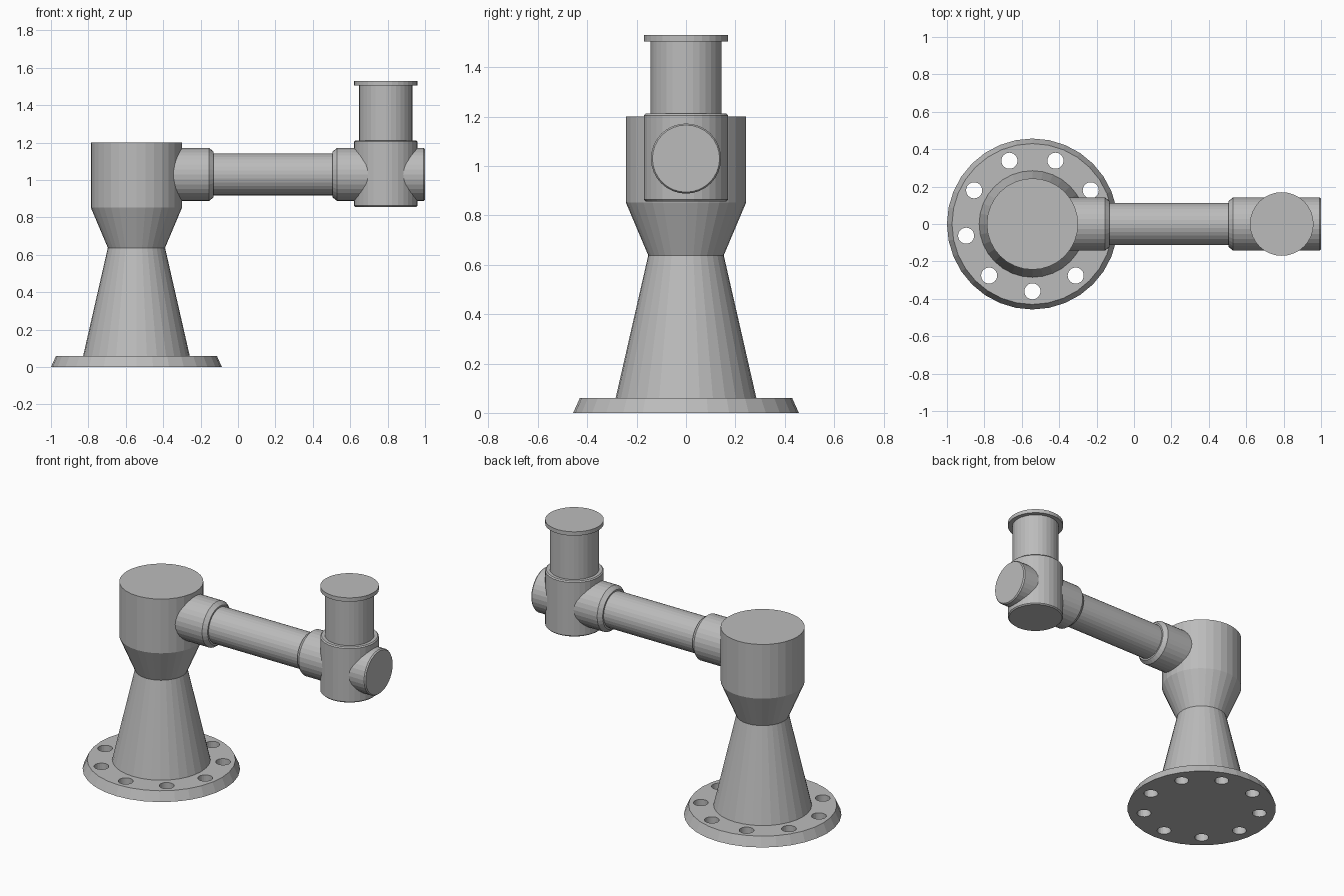
import bpy, bmesh
from math import sin, cos, radians, tau
from mathutils import Matrix

if "Cube" in bpy.data.objects:
    bpy.data.objects.remove(bpy.data.objects["Cube"], do_unlink=True)

SIDES = 32
BASE_X, WRIST_X, ARM_Z = -0.543, 0.79, 1.03

grey = bpy.data.materials.new("machine grey")
grey.use_nodes = True
colour = (0.5, 0.5, 0.5, 1)
grey.diffuse_color = colour
grey.node_tree.nodes["Principled BSDF"].inputs["Base Color"].default_value = colour


def add_lathe(bm, profile, matrix, sides=SIDES):
    """Closed solid turned around local z from (radius, height) pairs."""
    rings = [[bm.verts.new(matrix @ Matrix.Rotation(tau * i / sides, 4, 'Z')
                           @ Matrix.Translation((r, 0, h)).translation)
              for i in range(sides)] for r, h in profile]
    for low, high in zip(rings, rings[1:]):
        for i in range(sides):
            j = (i + 1) % sides
            bm.faces.new((low[i], low[j], high[j], high[i]))
    bm.faces.new(rings[0][::-1])
    bm.faces.new(rings[-1])


def make_object(name, bm):
    mesh = bpy.data.meshes.new(name)
    bm.normal_update()
    bm.to_mesh(mesh)
    bm.free()
    mesh.materials.append(grey)
    obj = bpy.data.objects.new(name, mesh)
    bpy.context.collection.objects.link(obj)
    return obj


def turned(name, profile, matrix):
    bm = bmesh.new()
    add_lathe(bm, profile, matrix)
    return make_object(name, bm)


base_axis = Matrix.Translation((BASE_X, 0, 0))
wrist_axis = Matrix.Translation((WRIST_X, 0, 0))
arm_axis = Matrix.Translation((0, 0, ARM_Z)) @ Matrix.Rotation(radians(90), 4, 'Y')

# Base flange with a ring of bolt holes
flange = turned("base_flange", [(0.457, 0), (0.43, 0.06)], base_axis)
bm = bmesh.new()
for k in range(9):
    a = radians(-90 + 40 * k)
    spot = Matrix.Translation((0.36 * cos(a), 0.36 * sin(a), 0))
    add_lathe(bm, [(0.043, -0.1), (0.043, 0.2)], base_axis @ spot, 24)
cutter = make_object("bolt_hole_cutter", bm)
cutter.hide_render = True
cut = flange.modifiers.new("bolt holes", 'BOOLEAN')
cut.operation, cut.solver, cut.object = 'DIFFERENCE', 'EXACT', cutter
bpy.context.view_layer.objects.active = flange
bpy.ops.object.modifier_apply(modifier=cut.name)
bpy.data.objects.remove(cutter, do_unlink=True)

# Pedestal and shoulder
turned("pedestal", [(0.285, 0.06), (0.153, 0.638)], base_axis)
turned("shoulder", [(0.153, 0.638), (0.244, 0.853), (0.244, 1.2)], base_axis)

# Horizontal arm: two collars, the tube between them and the wrist joint cap
turned("shoulder_collar",
       [(0.142, -0.5), (0.142, -0.155), (0.122, -0.13)], arm_axis)
turned("arm_tube", [(0.112, -0.14), (0.112, 0.515)], arm_axis)
turned("wrist_collar",
       [(0.122, 0.505), (0.142, 0.53), (0.142, 0.78)], arm_axis)
turned("wrist_cap",
       [(0.142, 0.78), (0.142, 0.992), (0.136, 1.0)], arm_axis)

# Vertical wrist with its tool mount
turned("wrist_housing", [(0.163, 0.857), (0.17, 0.864), (0.17, 1.205),
                         (0.163, 1.212)], wrist_axis)
turned("tool_post", [(0.143, 1.2), (0.143, 1.51)], wrist_axis)
turned("tool_flange", [(0.17, 1.505), (0.17, 1.53)], wrist_axis)
